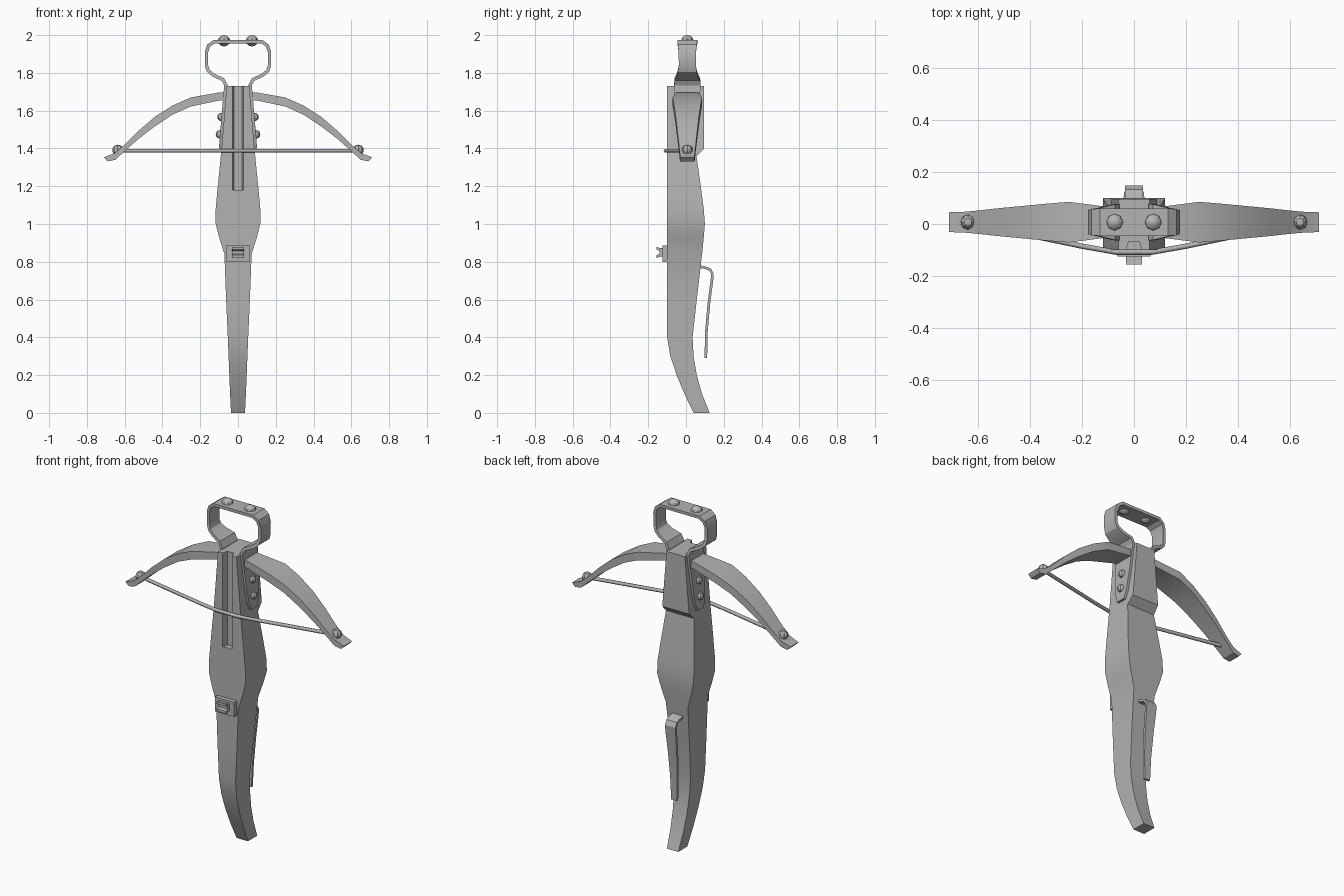
import bpy, bmesh, math
from mathutils import Vector

if "Cube" in bpy.data.objects:
    bpy.data.objects.remove(bpy.data.objects["Cube"], do_unlink=True)

GREY = (0.45, 0.45, 0.45, 1)
grey = bpy.data.materials.new("plain grey")
grey.use_nodes = True
grey.diffuse_color = GREY
grey.node_tree.nodes["Principled BSDF"].inputs["Base Color"].default_value = GREY

MID_Y = 0.007   # centre line of bow and stirrup


def finish(name, bm):
    """Turn a bmesh into a named, shaded object."""
    bmesh.ops.recalc_face_normals(bm, faces=bm.faces)
    mesh = bpy.data.meshes.new(name)
    bm.to_mesh(mesh)
    bm.free()
    mesh.materials.append(grey)
    mesh.shade_smooth()
    mesh.set_sharp_from_angle(angle=math.radians(30))
    obj = bpy.data.objects.new(name, mesh)
    bpy.context.collection.objects.link(obj)
    return obj


def loft(name, rings):
    """Skin a run of rings and cap both ends."""
    bm = bmesh.new()
    loops = [[bm.verts.new(p) for p in ring] for ring in rings]
    n = len(loops[0])
    for a, b in zip(loops, loops[1:]):
        for i in range(n):
            j = (i + 1) % n
            bm.faces.new((a[i], a[j], b[j], b[i]))
    bm.faces.new(loops[0])
    bm.faces.new(loops[-1])
    return finish(name, bm)


def band(name, stations, thick, place):
    """Flat strip along (u, v, half width) stations."""
    pts = [Vector(s[:2]) for s in stations]
    rings = []
    for i, (p, s) in enumerate(zip(pts, stations)):
        d1 = (p - pts[i - 1]).normalized() if i else Vector((0, 0))
        d2 = (pts[i + 1] - p).normalized() if i + 1 < len(pts) else Vector((0, 0))
        t = (d1 + d2).normalized()
        off = Vector((-t.y, t.x)) * thick / 2
        a, b, w = p + off, p - off, s[2]
        rings.append([place(a, -w), place(a, w), place(b, w), place(b, -w)])
    return loft(name, rings)


def dome(name, loc, radius, height, axis="Z"):
    """Low-poly rounded nut or rivet."""
    bm = bmesh.new()
    bmesh.ops.create_uvsphere(bm, u_segments=8, v_segments=6, radius=1)
    scale = (radius, radius, height) if axis == "Z" else (height, radius, radius)
    bmesh.ops.scale(bm, vec=scale, verts=bm.verts)
    bmesh.ops.translate(bm, vec=loc, verts=bm.verts)
    return finish(name, bm)


def prism(name, profile, half):
    """Side profile of (y, z) points extruded across x."""
    return loft(name, [[(x, y, z) for y, z in profile] for x in (-half, half)])


# Stock: height, half width, front y, back y
stock = loft("stock", [
    [(-w, f, z), (w, f, z), (w, b, z), (-w, b, z)] for z, w, f, b in (
        (0, .037, .04, .125), (.1, .042, -.008, .085), (.2, .046, -.05, .057),
        (.3, .05, -.083, .04), (.4, .054, -.1, .035), (.6, .063, -.1, .057),
        (.84, .072, -.1, .085), (.93, .1, -.1, .094), (1.0, .118, -.1, .1),
        (1.08, .118, -.1, .094), (1.2, .107, -.1, .078), (1.36, .091, -.1, .056),
        (1.4, .087, -.1, .096), (1.73, .06, -.1, .096))])

# Bolt groove with sloping walls, cut into the stock
cutter = loft("groove_cutter", [
    [(-.035, -.12, z), (.035, -.12, z), (.021, -.068, z), (-.021, -.068, z)]
    for z in (1.18, 1.8)])
cutter.hide_render = True
cut = stock.modifiers.new("groove", "BOOLEAN")
cut.operation, cut.solver, cut.object = "DIFFERENCE", "EXACT", cutter
bpy.context.view_layer.objects.active = stock
bpy.ops.object.modifier_apply(modifier=cut.name)
bpy.data.objects.remove(cutter, do_unlink=True)
stock.data.set_sharp_from_angle(angle=math.radians(30))

# Stirrup loop with side straps, mirrored about x
half = [(.092, 1.4, .028), (.089, 1.44, .043), (.08, 1.55, .058), (.067, 1.7, .068),
        (.064, 1.735, .07), (.08, 1.765, .068), (.13, 1.788, .056), (.157, 1.81, .05),
        (.167, 1.84, .045), (.167, 1.91, .046), (.155, 1.945, .05), (.127, 1.965, .053)]
loop = half + [(-x, z, w) for x, z, w in reversed(half)]
band("stirrup", loop, .018, lambda p, w: (p.x, MID_Y + w, p.y))

# Bow limbs: x, underside z, top z, half depth; mirrored about x
limb = [(.69, 1.332, 1.353, .038), (.65, 1.34, 1.376, .04), (.595, 1.39, 1.425, .045),
        (.525, 1.452, 1.495, .053), (.44, 1.517, 1.568, .061), (.345, 1.58, 1.628, .07),
        (.25, 1.622, 1.67, .078), (.095, 1.655, 1.697, .058)]
rings = [(x, lo, hi, d) for x, lo, hi, d in limb]
rings += [(-x, lo, hi, d) for x, lo, hi, d in reversed(limb)]


def limb_ring(x, lo, hi, d):
    tip = math.copysign(.02, x) if abs(x) > .68 else 0
    return [(x, MID_Y - d, lo), (x, MID_Y + d, lo),
            (x + tip, MID_Y + d, hi), (x + tip, MID_Y - d, hi)]


loft("bow", [limb_ring(*r) for r in rings])

# Bowstring, drawn forward over the stock
curve = bpy.data.curves.new("bowstring", "CURVE")
curve.dimensions = "3D"
curve.bevel_depth, curve.bevel_resolution, curve.use_fill_caps = .01, 1, True
line = curve.splines.new("POLY")
path = [(-.61, 0), (-.2, -.085), (-.07, -.108), (.07, -.108), (.2, -.085), (.61, 0)]
line.points.add(len(path) - 1)
for point, (x, y) in zip(line.points, path):
    point.co = (x, y, 1.388, 1)
curve.materials.append(grey)
bpy.context.collection.objects.link(bpy.data.objects.new("bowstring", curve))

# Nuts and rivets on both sides
for side, s in (("left", 1), ("right", -1)):
    dome(f"{side}_bow_nut", (s * .637, MID_Y, 1.392), .029, .028)
    dome(f"{side}_stirrup_nut", (s * .074, MID_Y, 1.97), .033, .03)
    for row, x, z in (("upper", .088, 1.567), ("lower", .096, 1.475)):
        dome(f"{side}_{row}_rivet", (s * x, MID_Y, z), .022, .022, "X")

# String catch: base plate and two-pronged claw
prism("catch_plate", [(-.09, .8), (-.125, .8), (-.125, .885), (-.09, .885)], .063)
prism("catch_claw", [(-.115, .828), (-.135, .828), (-.155, .82), (-.155, .836),
                     (-.14, .842), (-.14, .858), (-.155, .864), (-.155, .878),
                     (-.135, .872), (-.115, .872)], .031)

# Trigger lever curving down behind the stock
lever = [(.07, .775, .034), (.105, .768, .034), (.128, .758, .034), (.14, .735, .034),
         (.137, .7, .033), (.121, .58, .029), (.108, .43, .023), (.105, .29, .018)]
band("trigger_lever", lever, .014, lambda p, w: (w, p.x, p.y))
